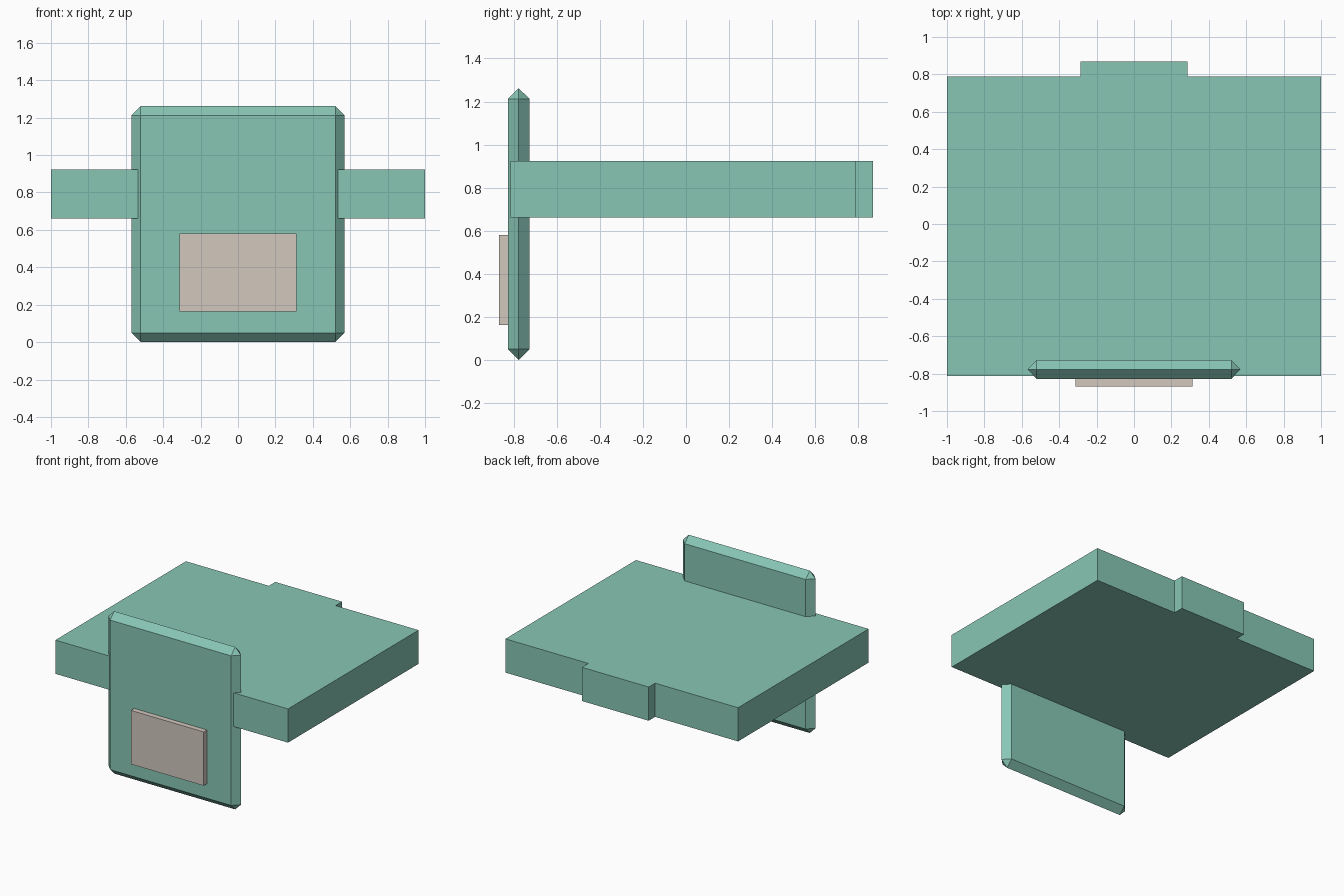
import bpy, bmesh

if "Cube" in bpy.data.objects:
    bpy.data.objects.remove(bpy.data.objects["Cube"])


def material(name, rgb):
    m = bpy.data.materials.new(name)
    m.diffuse_color = (*rgb, 1.0)
    m.use_nodes = True
    m.node_tree.nodes["Principled BSDF"].inputs["Base Color"].default_value = m.diffuse_color
    return m


teal = material("soft teal", (0.246, 0.565, 0.462))
beige = material("warm beige", (0.644, 0.578, 0.515))


def finish(name, bm, mat):
    bmesh.ops.recalc_face_normals(bm, faces=bm.faces)
    me = bpy.data.meshes.new(name)
    bm.to_mesh(me)
    bm.free()
    me.materials.append(mat)
    ob = bpy.data.objects.new(name, me)
    bpy.context.collection.objects.link(ob)
    return ob


# Horizontal slab with a rear tab: half outline, mirrored and extruded
half = [(1.0, -0.814), (1.0, 0.789), (0.287, 0.789), (0.287, 0.868)]
outline = half + [(-x, y) for x, y in reversed(half)]
z0, z1 = 0.661, 0.923
bm = bmesh.new()
base = bm.faces.new([bm.verts.new((x, y, z0)) for x, y in outline])
ext = bmesh.ops.extrude_face_region(bm, geom=[base], use_keep_orig=True)
top = [v for v in ext["geom"] if isinstance(v, bmesh.types.BMVert)]
bmesh.ops.translate(bm, verts=top, vec=(0, 0, z1 - z0))
finish("slab", bm, teal)

# Upright panel, chamfered so far that its rim meets in a ridge
hx, hy, hz, c = 0.57, 0.0505, 0.631, 0.05
bm = bmesh.new()
for sx in (-1, 1):
    for sz in (-1, 1):
        corner = [(hx - c, -hy, hz - c), (hx - c, hy, hz - c),
                  (hx, 0, hz - c), (hx - c, 0, hz)]
        for x, y, z in corner:
            bm.verts.new((sx * x, y - 0.777, hz + sz * z))
bmesh.ops.convex_hull(bm, input=bm.verts)
bmesh.ops.dissolve_limit(bm, angle_limit=0.01, verts=bm.verts, edges=bm.edges)
finish("front_panel", bm, teal)

# Label plate on the lower front of the panel
bm = bmesh.new()
bmesh.ops.create_cube(bm, size=1)
bmesh.ops.scale(bm, vec=(0.626, 0.045, 0.418), verts=bm.verts)
bmesh.ops.translate(bm, vec=(0, -0.8455, 0.372), verts=bm.verts)
finish("front_plate", bm, beige)
